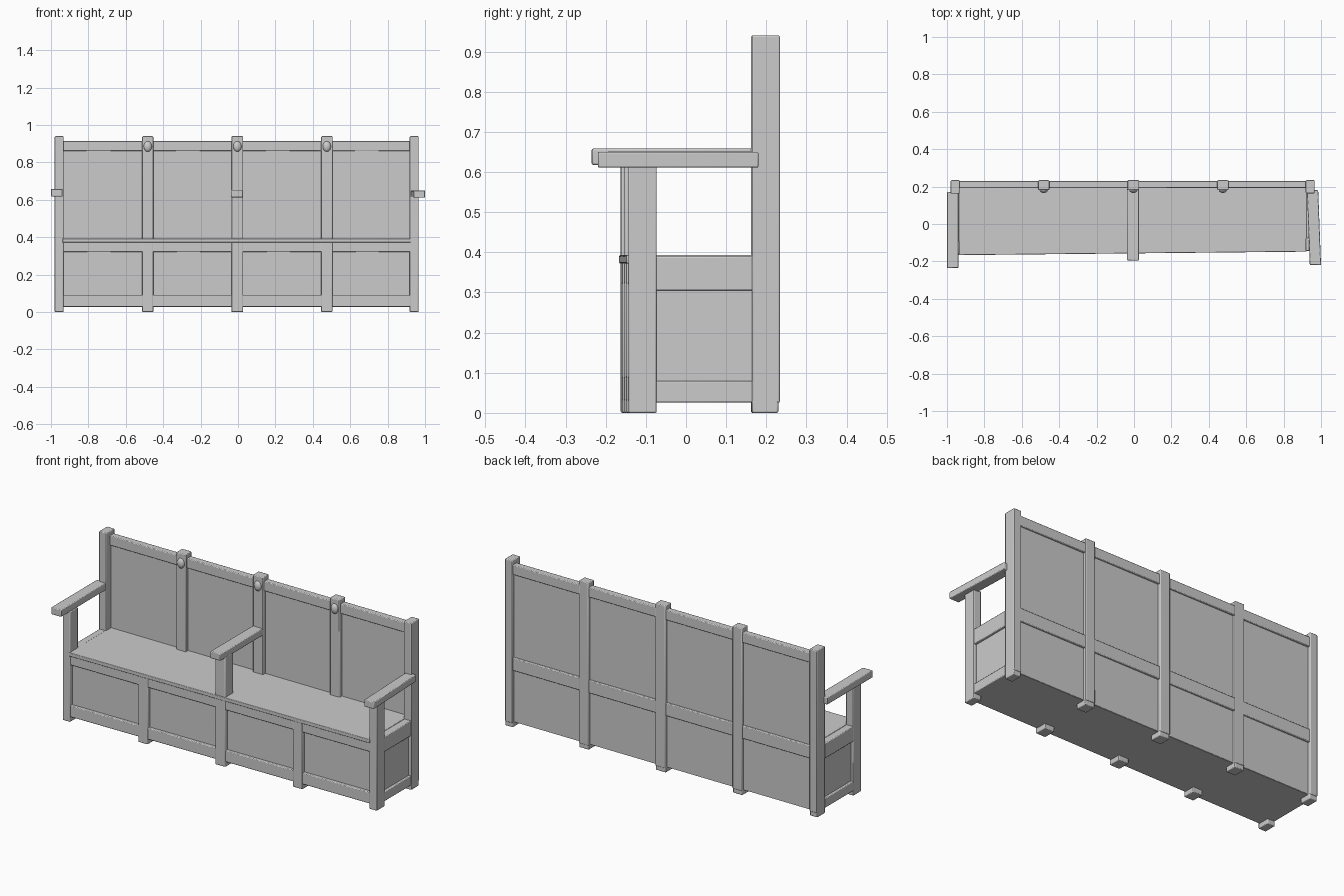
import bpy, bmesh
from mathutils import Vector

if "Cube" in bpy.data.objects:
    bpy.data.objects.remove(bpy.data.objects["Cube"])

def finish(ob, bevel):
    # softened edges
    if bevel:
        m = ob.modifiers.new("soft_edges", 'BEVEL')
        m.width = bevel
        m.segments = 2
        m.limit_method = 'ANGLE'
    bpy.context.view_layer.objects.active = ob
    ob.select_set(True)
    bpy.ops.object.shade_smooth_by_angle()
    ob.select_set(False)

def box(name, x, y, z, bevel=0.004, lean=0.0):
    """Box from (min, max) ranges; the front tapers slightly towards the right end."""
    bm = bmesh.new()
    bmesh.ops.create_cube(bm, size=1)
    for v in bm.verts:
        p = Vector([lo + (c + 0.5) * (hi - lo) for c, (lo, hi) in zip(v.co, (x, y, z))])
        p.x += lean * (0.2 - p.y)
        p.y += 0.01 * p.x * min(1, max(0, (0.2 - p.y) / 0.3))
        v.co = p
    me = bpy.data.meshes.new(name)
    bm.to_mesh(me)
    bm.free()
    ob = bpy.data.objects.new(name, me)
    bpy.context.collection.objects.link(ob)
    finish(ob, bevel)
    return ob

LEFT, RIGHT = (-0.98, -0.933), (0.918, 0.965)
MIDS = [(-0.512, -0.453), (-0.035, 0.028), (0.445, 0.505)]
posts = [LEFT] + MIDS + [RIGHT]
FRONT, BACK = -0.153, 0.234

# back posts, full height
for p in posts:
    end = p in (LEFT, RIGHT)
    box("back_post", p, (0.163 if end else 0.182, BACK), (0.025, 0.94))
    box("back_foot", (p[0], p[1]), (0.163, BACK - 0.004), (0, 0.04))

# front posts: ends and centre carry the arms, the others stop under the seat
for i, p in enumerate(posts):
    box("front_post", p, (FRONT, -0.082), (0, 0.62 if i % 2 == 0 else 0.388))

# panels and rails between neighbouring posts
for a, b in zip(posts, posts[1:]):
    span = (a[1] - 0.006, b[0] + 0.006)
    box("front_panel", span, (FRONT + 0.02, FRONT + 0.035), (0.03, 0.38), 0)
    box("front_seat_rail", span, (FRONT + 0.003, -0.10), (0.32, 0.386))
    box("front_bottom_rail", span, (FRONT + 0.003, -0.10), (0.028, 0.092))
    box("back_panel", span, (0.203, 0.218), (0.028, 0.88), 0)
    box("back_top_rail", span, (0.193, BACK - 0.004), (0.86, 0.915))
    box("back_seat_rail", span, (0.196, BACK - 0.004), (0.32, 0.392))

# end frames with recessed panels
for name, (x0, x1), inset in (("left", LEFT, (0.016, 0)), ("right", RIGHT, (0, 0.016))):
    y = (-0.088, 0.170)
    box(name + "_side_panel", (x0 + inset[0], x1 - inset[1]), y, (0.03, 0.38), 0)
    box(name + "_side_top_rail", (x0 + 0.002, x1 - 0.002), y, (0.305, 0.39))
    box(name + "_side_bottom_rail", (x0 + 0.002, x1 - 0.002), y, (0.026, 0.08))

# two seat boards and the closed base
for a, b in ((LEFT[1], -0.003), (-0.003, RIGHT[0])):
    box("seat", (a - 0.005, b + 0.005), (FRONT - 0.004, 0.208), (0.372, 0.393), 0.003)
box("base_board", (-0.96, 0.945), (FRONT + 0.01, 0.216), (0.026, 0.045), 0)

# arm rests
box("left_arm", (-1.0, -0.938), (-0.225, 0.172), (0.618, 0.658))
box("centre_arm", (-0.037, 0.027), (-0.195, 0.19), (0.613, 0.652))
box("right_arm", (0.924, 0.984), (-0.229, 0.18), (0.611, 0.65), lean=0.037)

# carved bosses on the back posts
for a, b in MIDS:
    bpy.ops.mesh.primitive_uv_sphere_add(segments=16, ring_count=10, radius=1,
                                         location=((a + b) / 2, 0.182, 0.885))
    ob = bpy.context.object
    ob.name = "carved_boss"
    ob.scale = (0.022, 0.016, 0.028)
    finish(ob, 0)
